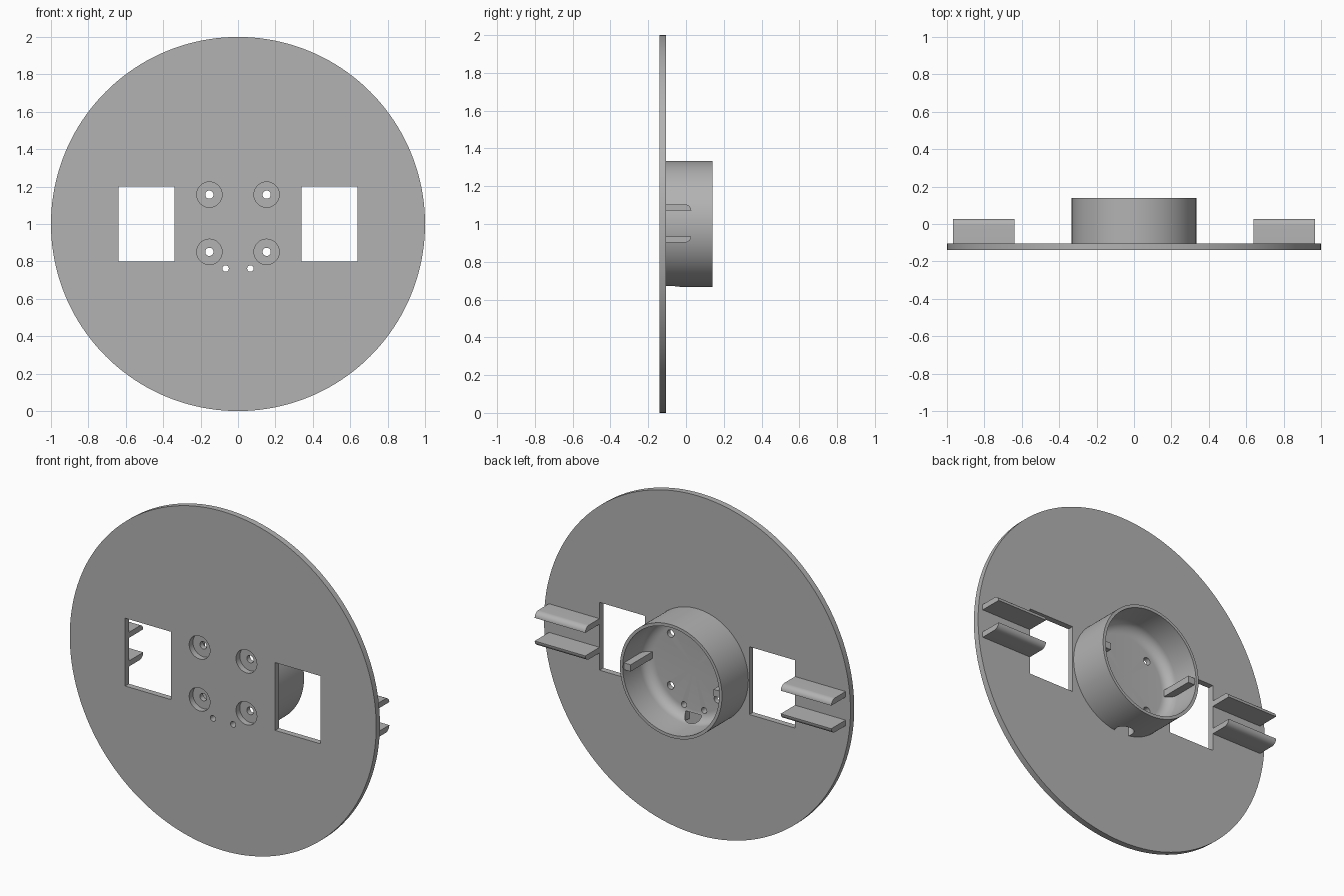
import bpy, bmesh, math
from mathutils import Matrix, Vector

cube = bpy.data.objects.get("Cube")
if cube:
    bpy.data.objects.remove(cube, do_unlink=True)

grey = bpy.data.materials.new("plain_grey")
grey.use_nodes = True
colour = (0.45, 0.45, 0.45, 1)
grey.diffuse_color = colour
grey.node_tree.nodes["Principled BSDF"].inputs["Base Color"].default_value = colour

FRONT, BACK, FLOOR, RIM = -0.14, -0.105, -0.075, 0.14   # depths along y
CENTRE = 1.0


def finish(name, bm):
    bmesh.ops.recalc_face_normals(bm, faces=bm.faces)
    mesh = bpy.data.meshes.new(name)
    bm.to_mesh(mesh)
    bm.free()
    mesh.materials.append(grey)
    obj = bpy.data.objects.new(name, mesh)
    bpy.context.collection.objects.link(obj)
    return obj


def box(name, x, y, z):
    bm = bmesh.new()
    size = Vector((x[1] - x[0], y[1] - y[0], z[1] - z[0]))
    mid = Vector((sum(x) / 2, sum(y) / 2, sum(z) / 2))
    bmesh.ops.create_cube(bm, size=1, matrix=Matrix.Translation(mid) @ Matrix.Diagonal(size).to_4x4())
    return finish(name, bm)


def rod(name, start, end, radius, sides=32):
    """Cylinder between two points."""
    bm = bmesh.new()
    a, b = Vector(start), Vector(end)
    turn = (b - a).to_track_quat("Z", "Y").to_matrix().to_4x4()
    bmesh.ops.create_cone(bm, cap_ends=True, segments=sides, radius1=radius, radius2=radius,
                          depth=(b - a).length, matrix=Matrix.Translation((a + b) / 2) @ turn)
    return finish(name, bm)


def lathe(name, profile, steps=128):
    """Revolve (radius, y) points around the depth axis."""
    bm = bmesh.new()
    verts = [bm.verts.new((r, y, CENTRE)) for r, y in profile]
    edges = [bm.edges.new(pair) for pair in zip(verts, verts[1:])]
    bmesh.ops.spin(bm, geom=verts + edges, cent=(0, 0, CENTRE), axis=(0, 1, 0),
                   angle=math.tau, steps=steps, use_merge=True)
    bmesh.ops.remove_doubles(bm, verts=bm.verts, dist=1e-5)
    return finish(name, bm)


def prism(name, profile, x0, x1):
    """Extrude (y, z) points along x."""
    bm = bmesh.new()
    face = bm.faces.new([bm.verts.new((x0, y, z)) for y, z in profile])
    new = bmesh.ops.extrude_face_region(bm, geom=[face])["geom"]
    bmesh.ops.translate(bm, vec=(x1 - x0, 0, 0),
                        verts=[v for v in new if isinstance(v, bmesh.types.BMVert)])
    return finish(name, bm)


def cut(obj, cutters):
    bpy.context.view_layer.objects.active = obj
    for cutter in cutters:
        mod = obj.modifiers.new("cut", "BOOLEAN")
        mod.operation, mod.solver, mod.object = "DIFFERENCE", "EXACT", cutter
        bpy.ops.object.modifier_apply(modifier=mod.name)
        bpy.data.objects.remove(cutter, do_unlink=True)


def hole(x, z, radius):
    return rod("hole_cutter", (x, FRONT - 0.1, z), (x, BACK + 0.1, z), radius)


# Hole layout
screws = [(sx * 0.153, 1.004 + sz * 0.153) for sx in (-1, 1) for sz in (-1, 1)]
wires = [(-0.066, 0.762), (0.066, 0.762)]

# Round face plate with windows and screw recesses
plate = rod("face_plate", (0, FRONT, CENTRE), (0, BACK, CENTRE), 1.0, 160)
cut(plate, [box("window_cutter", sorted((s * 0.34, s * 0.638)), (-0.3, 0.1), (0.8, 1.2)) for s in (-1, 1)]
    + [hole(x, z, 0.068) for x, z in screws] + [hole(x, z, 0.017) for x, z in wires])

# Cup with a rounded inner floor
fillet = 0.06
inner = 0.315
curve = [(inner - fillet + fillet * math.cos(a), FLOOR + fillet - fillet * math.sin(a))
         for a in (math.pi / 2 * i / 8 for i in range(9))]
cup = lathe("rear_cup", [(0, BACK), (0.333, BACK), (0.333, RIM), (inner, RIM)] + curve + [(0, FLOOR)])
cut(cup, [hole(x, z, 0.022) for x, z in screws] + [hole(x, z, 0.017) for x, z in wires]
    + [rod("cable_cutter", (0, -0.083, 0.6), (0, -0.083, 0.73), 0.054)])

parts = [plate, cup]
for side, s in (("left", 1), ("right", -1)):
    # Rib inside the cup
    parts.append(box(side + "_cup_rib", sorted((s * 0.27, s * 0.325)), (FLOOR - 0.01, 0.13), (0.98, 1.02)))
    # Pair of clip rails, rounded on their outer tips
    for level, d in (("upper", 1), ("lower", -1)):
        tip = [(-0.007 + 0.035 * math.cos(a), 1.003 + d * (0.068 + 0.033 * math.sin(a)))
               for a in (math.pi / 2 * i / 8 for i in range(9))]
        profile = [(BACK - 0.005, 1.003 + d * 0.101), (BACK - 0.005, 1.003 + d * 0.068)] + tip
        parts.append(prism(f"{side}_{level}_clip", profile, s * 0.638, s * 0.968))

# Smooth the round surfaces, keep crisp edges
bpy.ops.object.select_all(action="DESELECT")
for obj in parts:
    obj.select_set(True)
bpy.context.view_layer.objects.active = plate
bpy.ops.object.shade_smooth_by_angle(angle=math.radians(30))
